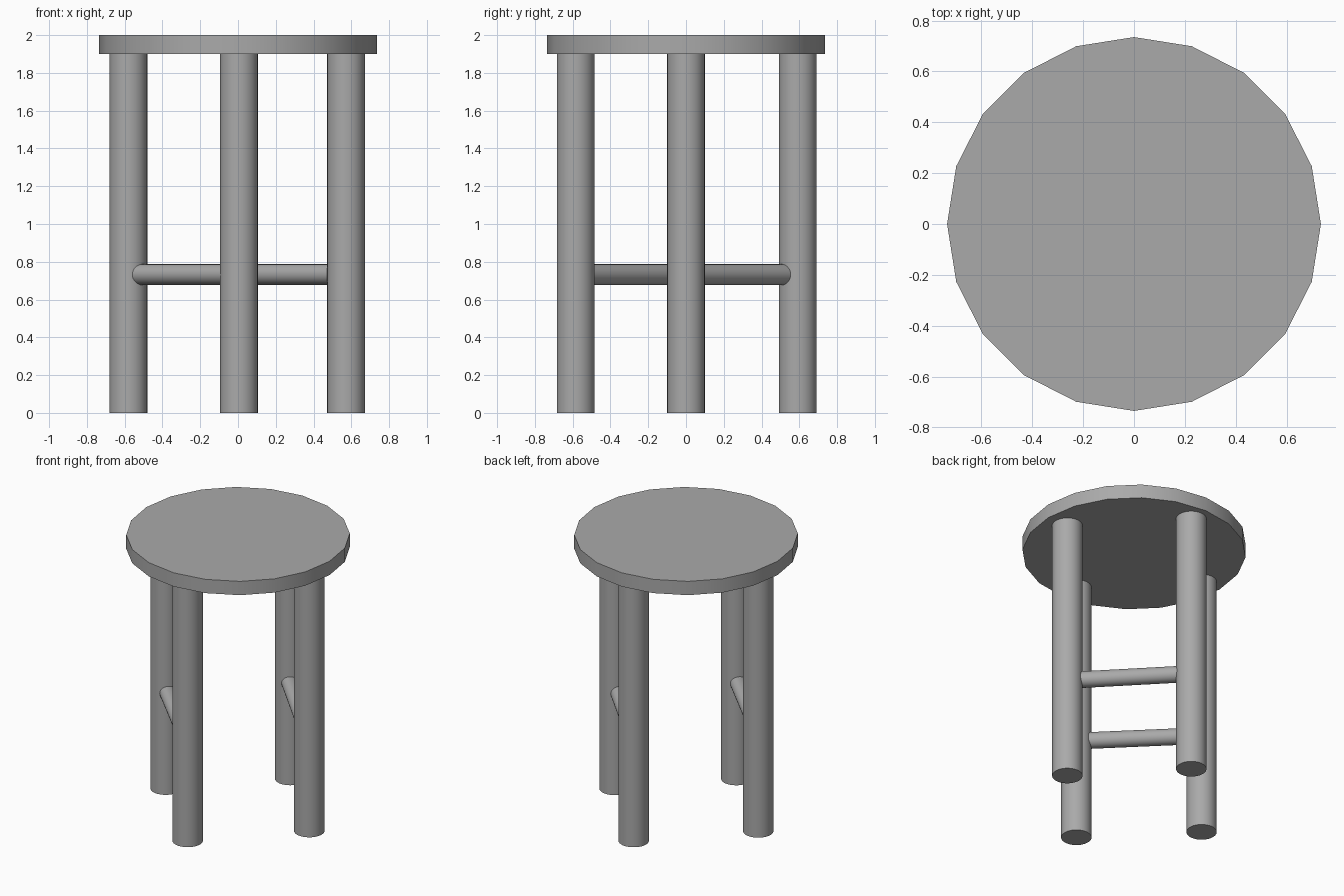
import bpy
import math
from mathutils import Vector

cube = bpy.data.objects.get("Cube")
if cube:
    bpy.data.objects.remove(cube, do_unlink=True)

grey = bpy.data.materials.new("plain grey")
grey.use_nodes = True
colour = (0.4, 0.4, 0.4, 1)
grey.diffuse_color = colour
grey.node_tree.nodes["Principled BSDF"].inputs["Base Color"].default_value = colour


def rod(name, start, end, radius, sides=32):
    """Smooth cylinder running between two points."""
    start, end = Vector(start), Vector(end)
    axis = end - start
    bpy.ops.mesh.primitive_cylinder_add(
        vertices=sides, radius=radius, depth=axis.length,
        location=(start + end) / 2,
        rotation=axis.to_track_quat('Z', 'Y').to_euler())
    obj = bpy.context.object
    obj.name = name
    obj.data.materials.append(grey)
    bpy.ops.object.shade_smooth_by_angle(angle=math.radians(30))
    return obj


SEAT_BOTTOM, SEAT_TOP = 1.9, 2.0
RUNG_Z = 0.732

# Seat disc
rod("seat", (0, 0, SEAT_BOTTOM), (0, 0, SEAT_TOP), 0.735, sides=20)

# Four legs in a diamond layout
legs = {
    "right": (-0.58, 0),
    "left": (0.572, 0),
    "front": (0.005, -0.584),
    "back": (0.005, 0.592),
}
for side, (x, y) in legs.items():
    rod(side + "_leg", (x, y, 0), (x, y, SEAT_BOTTOM), 0.1)

# Two parallel rungs, each joining a side leg to its neighbour
for a, b, shift in (("right", "front", 0), ("left", "back", -0.01)):
    ends = [(x + shift, y + shift, RUNG_Z) for x, y in (legs[a], legs[b])]
    rod(a + "_rung", ends[0], ends[1], 0.055)
